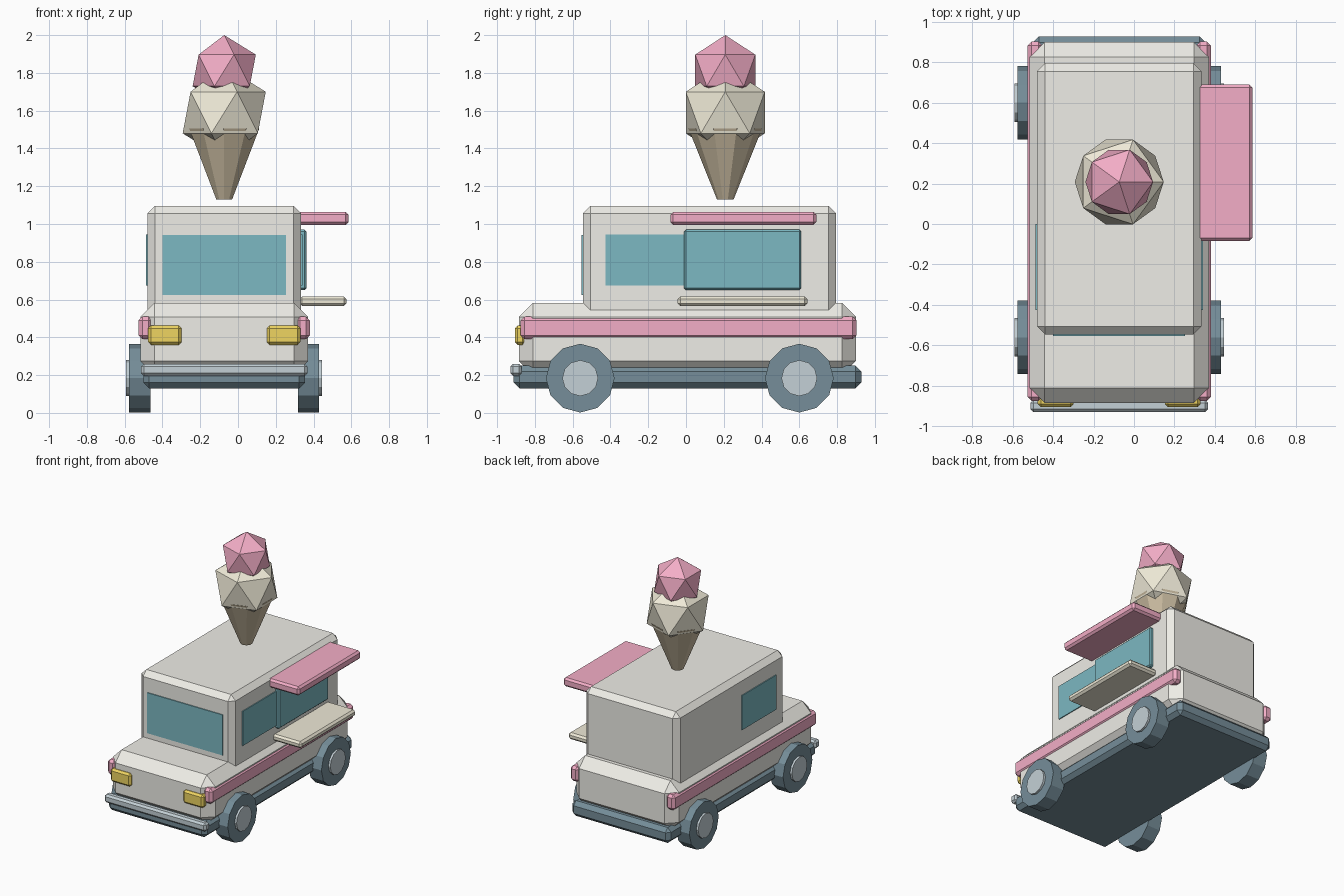
import bpy, math
from mathutils import Vector

if "Cube" in bpy.data.objects:
    bpy.data.objects.remove(bpy.data.objects["Cube"])

CX = -0.073  # centre line of the van


def material(name, rgb):
    m = bpy.data.materials.new(name)
    m.diffuse_color = (*rgb, 1)
    m.use_nodes = True
    m.node_tree.nodes["Principled BSDF"].inputs["Base Color"].default_value = m.diffuse_color
    return m


WHITE = material("off_white", (0.86, 0.85, 0.80))
PINK = material("pink", (0.90, 0.42, 0.57))
CREAM = material("cream", (0.86, 0.82, 0.68))
TAN = material("wafer", (0.60, 0.51, 0.36))
DARK = material("dark_slate", (0.18, 0.27, 0.32))
GLASS = material("glass", (0.20, 0.48, 0.54))
METAL = material("metal", (0.55, 0.63, 0.67))
AMBER = material("amber", (0.86, 0.66, 0.12))


def finish(name, mat):
    ob = bpy.context.object
    ob.name = name
    ob.data.materials.append(mat)
    return ob


def box(name, mat, x, y, z, bevel=0.0):
    """Box given by (min, max) on each axis, with a flat chamfer."""
    lo, hi = Vector((x[0], y[0], z[0])), Vector((x[1], y[1], z[1]))
    bpy.ops.mesh.primitive_cube_add(size=1, location=(lo + hi) / 2)
    ob = bpy.context.object
    ob.scale = hi - lo
    bpy.ops.object.transform_apply(location=False, rotation=False, scale=True)
    if bevel:
        b = ob.modifiers.new("chamfer", 'BEVEL')
        b.width, b.segments = bevel, 1
    return finish(name, mat)


def disc(name, mat, r, depth, loc):
    bpy.ops.mesh.primitive_cylinder_add(vertices=12, radius=r, depth=depth, location=loc,
                                        rotation=(0, math.pi / 2, 0))
    return finish(name, mat)


# Body shell, cabin and chassis
box("lower_body", WHITE, (-0.517, 0.371), (-0.885, 0.90), (0.20, 0.583), 0.075)
box("cabin", WHITE, (-0.48, 0.334), (-0.546, 0.795), (0.48, 1.096), 0.04)
box("chassis", DARK, (-0.50, 0.354), (-0.912, 0.928), (0.13, 0.25), 0.03)
box("front_bumper", METAL, (-0.513, 0.367), (-0.93, -0.87), (0.195, 0.26), 0.015)

# Side stripes, headlights
for side, s in (("left", -1), ("right", 1)):
    xs = sorted((CX + s * 0.38, CX + s * 0.453))
    box(side + "_stripe", PINK, xs, (-0.875, 0.902), (0.39, 0.51), 0.02)
    xs = sorted((CX + s * 0.226, CX + s * 0.403))
    box(side + "_headlight", AMBER, xs, (-0.906, -0.85), (0.36, 0.463), 0.015)

# Wheels with hubs
for side, s in (("left", -1), ("right", 1)):
    for end, y in (("front", -0.56), ("rear", 0.60)):
        disc(f"{end}_{side}_tyre", DARK, 0.182, 0.112, (CX + s * 0.447, y, 0.184))
        disc(f"{end}_{side}_hub", METAL, 0.095, 0.09, (CX + s * 0.474, y, 0.184))

# Windows
box("windshield", GLASS, (-0.40, 0.253), (-0.553, -0.53), (0.625, 0.942))
box("left_window", GLASS, (-0.487, -0.46), (-0.425, 0.0), (0.675, 0.945))
box("right_window", GLASS, (0.31, 0.341), (-0.425, 0.0), (0.675, 0.945))
box("serving_window", GLASS, (0.31, 0.362), (-0.01, 0.61), (0.65, 0.97), 0.01)

# Awning and counter
box("awning", PINK, (0.28, 0.585), (-0.083, 0.69), (0.995, 1.064), 0.015)
box("counter", CREAM, (0.325, 0.575), (-0.045, 0.642), (0.565, 0.617), 0.015)

# Rooftop cone with two faceted scoops
top = (CX, 0.208)
bpy.ops.mesh.primitive_cone_add(vertices=10, radius1=0.044, radius2=0.195, depth=0.375,
                                location=(*top, 1.3175))
finish("wafer_cone", TAN)
for name, mat, r, z in (("lower_scoop", CREAM, 0.246, 1.59), ("upper_scoop", PINK, 0.187, 1.813)):
    bpy.ops.mesh.primitive_ico_sphere_add(subdivisions=1, radius=r, location=(*top, z))
    finish(name, mat)
